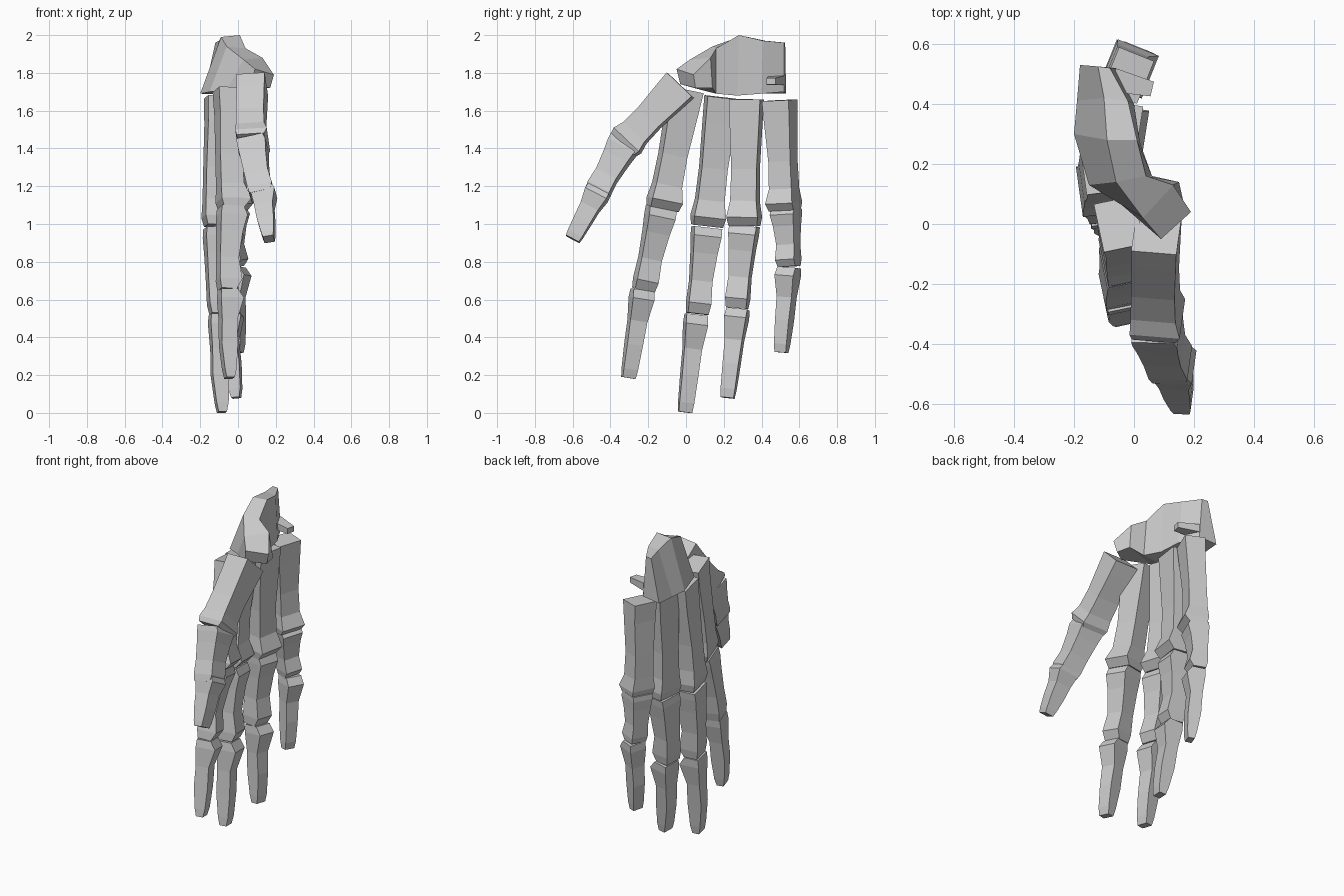
import bpy, bmesh, math
from mathutils import Vector


def loft(name, rings):
    """Join rings of four points into a closed, flat-shaded solid."""
    bm = bmesh.new()
    vs = [[bm.verts.new(p) for p in r] for r in rings]
    n = len(vs[0])
    for a, b in zip(vs, vs[1:]):
        for i in range(n):
            j = (i + 1) % n
            bm.faces.new((a[i], a[j], b[j], b[i]))
    bm.faces.new(vs[0])
    bm.faces.new(vs[-1])
    bmesh.ops.recalc_face_normals(bm, faces=bm.faces)
    me = bpy.data.meshes.new(name)
    bm.to_mesh(me)
    bm.free()
    ob = bpy.data.objects.new(name, me)
    bpy.context.collection.objects.link(ob)
    return ob


# Bone profiles: position along bone, width scale, depth scale, palm-side shift
LONG = [(0, 1, 1, 0), (.2, .95, .9, 0), (.55, .84, .82, -.04),
        (.8, .88, .85, 0), (.93, 1.06, 1.1, .11), (1, .98, .75, .06)]
MIDDLE = [(0, 1, .85, .0), (.1, 1, 1.05, .06), (.3, .92, .9, 0), (.62, .85, .8, -.06),
          (.88, .97, 1, .05), (1, .92, .7, -.03)]
TIP = [(0, .95, .75, -.05), (.1, 1.03, 1.1, .08), (.35, .92, .85, -.06),
       (.62, .97, 1.1, -.05), (.9, 1.05, 1.05, 0), (1, 1.02, .8, 0)]


def bone(name, p0, p1, w, d, yaw, profile, bulge=1):
    """Four-sided bone; w = (start, end) width, d = (start, end) depth."""
    p0, p1 = Vector(p0), Vector(p1)
    t = (p1 - p0).normalized()
    x = Vector((math.cos(yaw), math.sin(yaw), 0))
    x = (x - t * x.dot(t)).normalized()
    u = t.cross(x)
    rings = []
    for f, sw, sd, shift in profile:
        ww = (w[0] + (w[1] - w[0]) * f) * sw / 2
        dd = (d[0] + (d[1] - d[0]) * f) * (1 + (sd - 1) * bulge) / 2
        c = p0.lerp(p1, f) + x * shift * bulge * dd * 2
        rings.append([c + x * dd * a + u * ww * b
                      for a, b in ((1, 1), (1, -1), (-1, -1), (-1, 1))])
    loft(name, rings)


# Each finger: yaw in degrees, size, bulge, three bones (start, end)
W = [(.17, .16), (.15, .12), (.12, .07)]
D = [(.14, .15), (.14, .12), (.12, .055)]
fingers = {
    "little_finger": (-22, .9, 1, [
        ((-.02, .495, 1.655), (-.03, .525, 1.07)),
        ((-.03, .53, 1.08), (-.02, .545, .775)),
        ((-.01, .545, .77), (.0, .505, .32))]),
    "ring_finger": (-9, .98, 1, [
        ((-.05, .32, 1.66), (-.06, .31, .99)),
        ((-.06, .31, .99), (-.06, .27, .555)),
        ((-.05, .275, .55), (-.01, .22, .08))]),
    "middle_finger": (8, 1, 1, [
        ((-.10, .19, 1.67), (-.12, .11, .99)),
        ((-.115, .11, .98), (-.10, .06, .525)),
        ((-.10, .055, .52), (-.085, -.005, .003))]),
    "index_finger": (12, .98, 1, [
        ((-.05, .0, 1.71), (-.04, -.125, 1.08)),
        ((-.04, -.13, 1.085), (-.055, -.225, .65)),
        ((-.05, -.23, .65), (-.045, -.305, .185))]),
    "thumb": (-8, 1.08, .4, [
        ((.075, -.03, 1.735), (.07, -.33, 1.42)),
        ((.07, -.325, 1.43), (.125, -.48, 1.15)),
        ((.13, -.46, 1.18), (.163, -.6, .92))]),
}
parts = [("palm_bone", LONG), ("knuckle_bone", MIDDLE), ("tip_bone", TIP)]
for finger, (yaw, size, bulge, bones) in fingers.items():
    for (part, prof), (a, b), w, d in zip(parts, bones, W, D):
        bone(f"{finger}_{part}", a, b, [v * size for v in w],
             [v * size for v in d], math.radians(yaw), prof, bulge)

# Wrist: curved shell arching over the finger bases
loft("wrist", [
    [(-.18, .53, 1.69), (-.12, .525, 1.96), (-.08, .52, 1.96), (-.06, .52, 1.70)],
    [(-.19, .41, 1.69), (-.10, .42, 1.97), (-.02, .41, 1.97), (-.00, .40, 1.69)],
    [(-.20, .30, 1.69), (-.09, .28, 1.99), (.01, .28, 2.0), (.02, .27, 1.68)],
    [(-.15, .13, 1.70), (-.06, .14, 1.94), (.04, .16, 1.93), (.06, .16, 1.69)],
    [(-.06, .08, 1.71), (.03, .02, 1.87), (.13, .13, 1.88), (.15, .14, 1.72)],
    [(.07, -.03, 1.74), (.09, -.05, 1.82), (.19, .04, 1.79), (.17, .05, 1.72)],
])

# Small wrist bone on the palm side
bone("small_wrist_bone", (-.07, .48, 1.76), (.06, .45, 1.755),
     (.05, .035), (.08, .05), math.radians(75), [(0, 1, 1, 0), (1, 1, 1, 0)])
